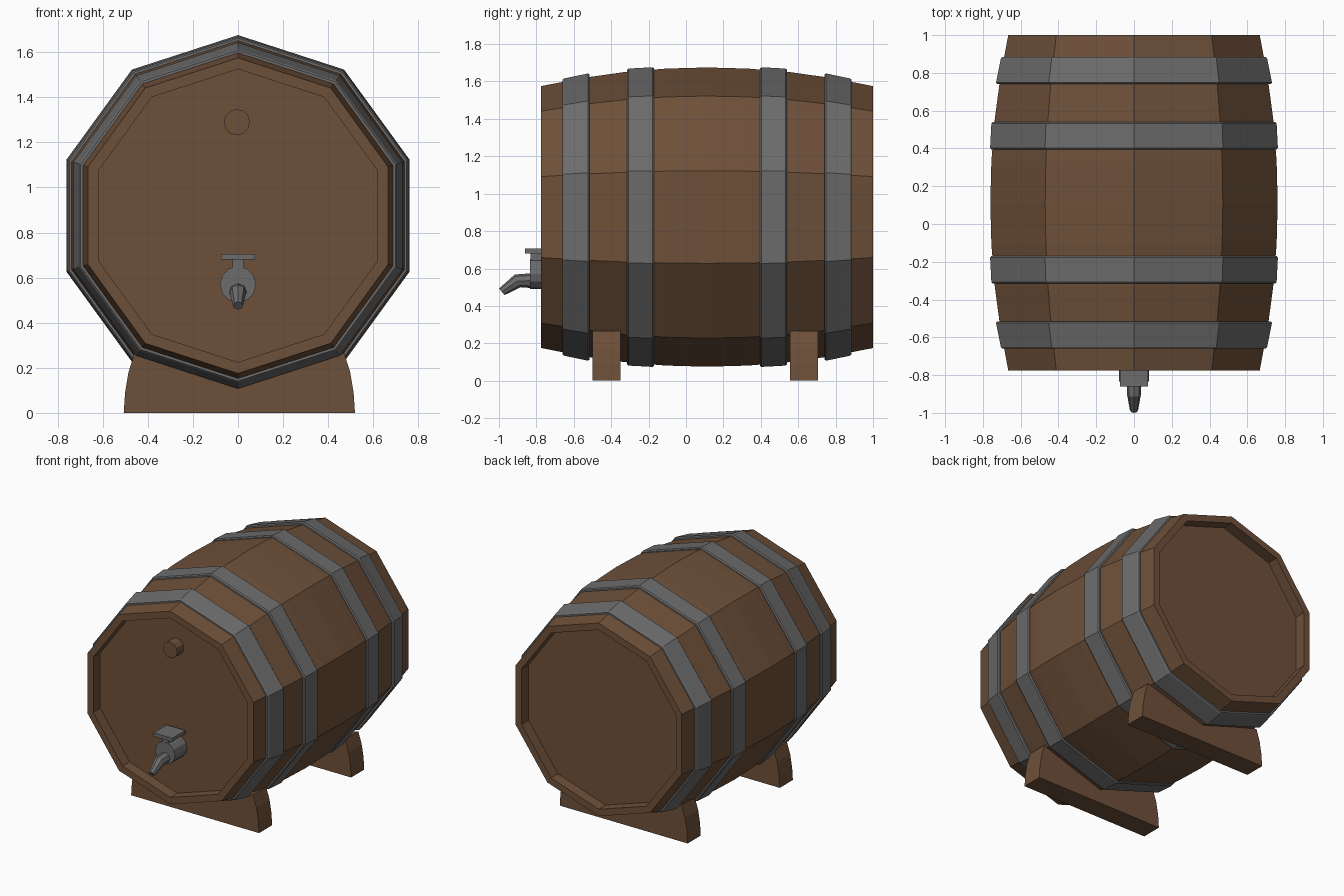
import bpy, bmesh, math
from mathutils import Vector

if "Cube" in bpy.data.objects:
    bpy.data.objects.remove(bpy.data.objects["Cube"])


def material(name, rgb):
    m = bpy.data.materials.new(name)
    m.diffuse_color = (*rgb, 1)
    m.use_nodes = True
    m.node_tree.nodes["Principled BSDF"].inputs["Base Color"].default_value = m.diffuse_color
    return m


WOOD = material("brown_wood", (0.155, 0.08, 0.041))
METAL = material("grey_metal", (0.15, 0.15, 0.15))
MID_Y, AXIS_Z = 0.1125, 0.875


def finish(bm, name, mat):
    bmesh.ops.remove_doubles(bm, verts=bm.verts, dist=1e-5)
    bmesh.ops.recalc_face_normals(bm, faces=bm.faces)
    me = bpy.data.meshes.new(name)
    bm.to_mesh(me)
    bm.free()
    me.materials.append(mat)
    ob = bpy.data.objects.new(name, me)
    bpy.context.collection.objects.link(ob)
    return ob


def lathe(name, profile, mat, z=AXIS_Z, n=10, closed=False):
    """Spin (radius, y) points round a y-directed axis, one corner on top."""
    bm = bmesh.new()
    rings = []
    for r, y in profile:
        ring = []
        for i in range(n):
            a = math.tau * i / n
            ring.append(bm.verts.new((r * math.sin(a), y, z + r * math.cos(a))))
        rings.append(ring)
    pairs = list(zip(rings, rings[1:]))
    if closed:
        pairs.append((rings[-1], rings[0]))
    for a, b in pairs:
        for i in range(n):
            j = (i + 1) % n
            bm.faces.new((a[i], a[j], b[j], b[i]))
    if not closed:
        bm.faces.new(rings[0])
        bm.faces.new(rings[-1])
    return finish(bm, name, mat)


def box(name, lo, hi, mat):
    bm = bmesh.new()
    bmesh.ops.create_cube(bm, size=1)
    for v in bm.verts:
        v.co = Vector([lo[k] + (v.co[k] + 0.5) * (hi[k] - lo[k]) for k in range(3)])
    return finish(bm, name, mat)


# Bulging barrel with recessed heads
half = 0.8875
body = [(0.65, MID_Y - half + 0.08), (0.65, MID_Y - half)]
for i in range(9):
    t = -1 + i / 4
    body.append((0.80 - 0.10 * t * t, MID_Y + t * half))
body += [(0.65, MID_Y + half), (0.65, MID_Y + half - 0.08)]
lathe("barrel", body, WOOD)

# Metal hoops, mirrored about the middle of the barrel
hoops = {"outer": (-0.66, 0.741, -0.515, 0.768),
         "inner": (-0.315, 0.794, -0.17, 0.801)}
for label, (y0, r0, y1, r1) in hoops.items():
    prof = [(r0 - 0.04, y0), (r0 - 0.007, y0), (r0, y0 + 0.008),
            (r1, y1 - 0.008), (r1 - 0.007, y1), (r1 - 0.04, y1)]
    lathe(label + "_hoop_front", prof, METAL, closed=True)
    lathe(label + "_hoop_back", [(r, 2 * MID_Y - y) for r, y in prof],
          METAL, closed=True)

# Cradle stands with flared curved sides and a V-shaped top
side = [(0.513, 0), (0.507, 0.09), (0.492, 0.18), (0.465, 0.265)]
outline = side + [(0, 0.125)] + [(-x, z) for x, z in reversed(side)]
for name, y0 in (("front_stand", -0.50), ("back_stand", 0.555)):
    bm = bmesh.new()
    face = bm.faces.new([bm.verts.new((x + 0.006, y0, z)) for x, z in outline])
    ext = bmesh.ops.extrude_face_region(bm, geom=[face])
    for v in ext["geom"]:
        if isinstance(v, bmesh.types.BMVert):
            v.co.y += 0.15
    # the extrusion leaves the first face as the closing cap
    if not face.is_valid:
        bm.faces.new([v for v in bm.verts if abs(v.co.y - y0) < 1e-6])
    finish(bm, name, WOOD)

# Bung in the front head
bung = lathe("bung", [(0.058, -0.68), (0.058, -0.77)], WOOD, z=1.29, n=12)
bung.location.x = -0.005

# Tap: round body, stem and handle plate
lathe("tap_body", [(0.08, -0.68), (0.08, -0.835)], METAL, z=0.57, n=12)
box("tap_stem", (-0.024, -0.832, 0.62), (0.024, -0.745, 0.685), METAL)
box("tap_handle", (-0.075, -0.86, 0.68), (0.075, -0.71, 0.706), METAL)

# Bent, tapering spout: eight-sided sections between upper and lower points
bm = bmesh.new()
sections = [((-0.82, 0.575), (-0.82, 0.495), 0.04),
            ((-0.915, 0.568), (-0.885, 0.50), 0.037),
            ((-1.0, 0.493), (-0.97, 0.458), 0.022)]
rings = []
for top, low, w in sections:
    cy, cz = (top[0] + low[0]) / 2, (top[1] + low[1]) / 2
    ring = []
    for i in range(8):
        a = math.tau * i / 8
        c = math.cos(a)
        ring.append(bm.verts.new((w * math.sin(a), cy + c * (top[0] - cy),
                                  cz + c * (top[1] - cz))))
    rings.append(ring)
for a, b in zip(rings, rings[1:]):
    for i in range(8):
        j = (i + 1) % 8
        bm.faces.new((a[i], a[j], b[j], b[i]))
bm.faces.new(rings[0])
bm.faces.new(rings[-1])
finish(bm, "tap_spout", METAL)
